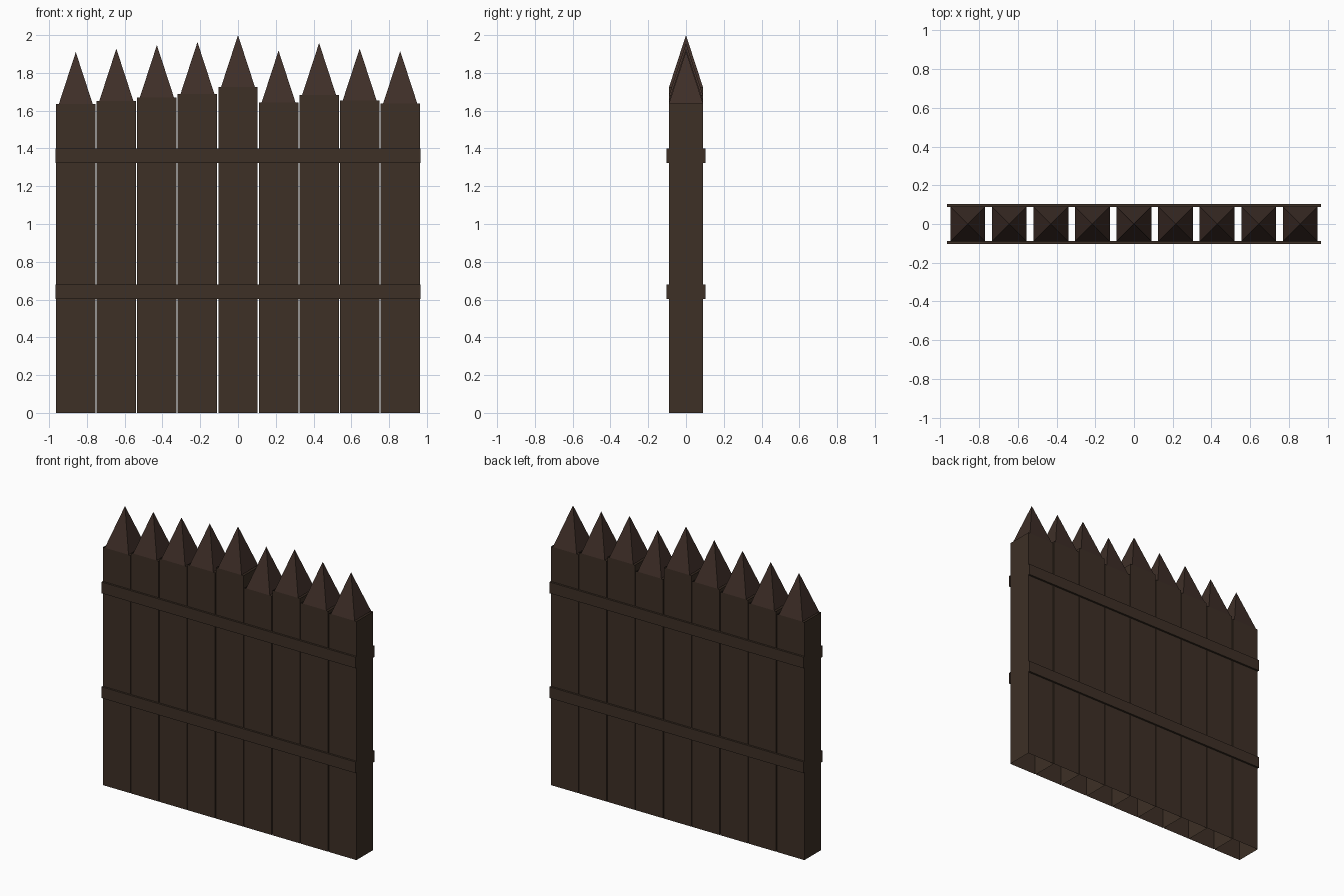
import bpy, bmesh

if "Cube" in bpy.data.objects:
    bpy.data.objects.remove(bpy.data.objects["Cube"])

def material(name, rgb):
    m = bpy.data.materials.new(name)
    m.diffuse_color = (*rgb, 1)
    m.use_nodes = True
    m.node_tree.nodes["Principled BSDF"].inputs["Base Color"].default_value = m.diffuse_color
    return m

wood = material("dark_brown_wood", (0.047, 0.029, 0.019))
tip_wood = material("reddish_brown_wood", (0.049, 0.028, 0.021))

def finish(bm, name, mat):
    bmesh.ops.recalc_face_normals(bm, faces=bm.faces)
    me = bpy.data.meshes.new(name)
    bm.to_mesh(me)
    bm.free()
    me.materials.append(mat)
    ob = bpy.data.objects.new(name, me)
    bpy.context.collection.objects.link(ob)

def box(name, size, centre, mat, open_ends=False):
    bm = bmesh.new()
    bmesh.ops.create_cube(bm, size=1)
    bmesh.ops.scale(bm, vec=size, verts=bm.verts)
    bmesh.ops.translate(bm, vec=centre, verts=bm.verts)
    bmesh.ops.recalc_face_normals(bm, faces=bm.faces)
    if open_ends:
        caps = [f for f in bm.faces if abs(f.normal.z) > 0.9]
        bmesh.ops.delete(bm, geom=caps, context='FACES_ONLY')
    finish(bm, name, mat)

def spike(name, x, z, mat):
    # four-sided point without a base
    h = 0.09
    bm = bmesh.new()
    base = [bm.verts.new((x + sx * h, sy * h, z))
            for sx, sy in ((-1, -1), (1, -1), (1, 1), (-1, 1))]
    apex = bm.verts.new((x, 0, z + 0.276))
    for i in range(4):
        bm.faces.new((base[i], base[(i + 1) % 4], apex))
    finish(bm, name, mat)

# planks: open-ended tubes of uneven height, each with a spike
heights = [1.634, 1.652, 1.671, 1.687, 1.724, 1.642, 1.682, 1.653, 1.639]
for i, h in enumerate(heights):
    x = (i - 4) * 0.2147
    box(f"plank_{i + 1}", (0.209, 0.18, h), (x, 0, h / 2), wood, True)
    spike(f"spike_{i + 1}", x, h, tip_wood)

# thin rails on front and back
for level, z in (("lower", 0.641), ("upper", 1.361)):
    for side, s in (("front", -1), ("back", 1)):
        box(f"{level}_{side}_rail", (1.93, 0.014, 0.077), (0, s * 0.096, z), wood)
